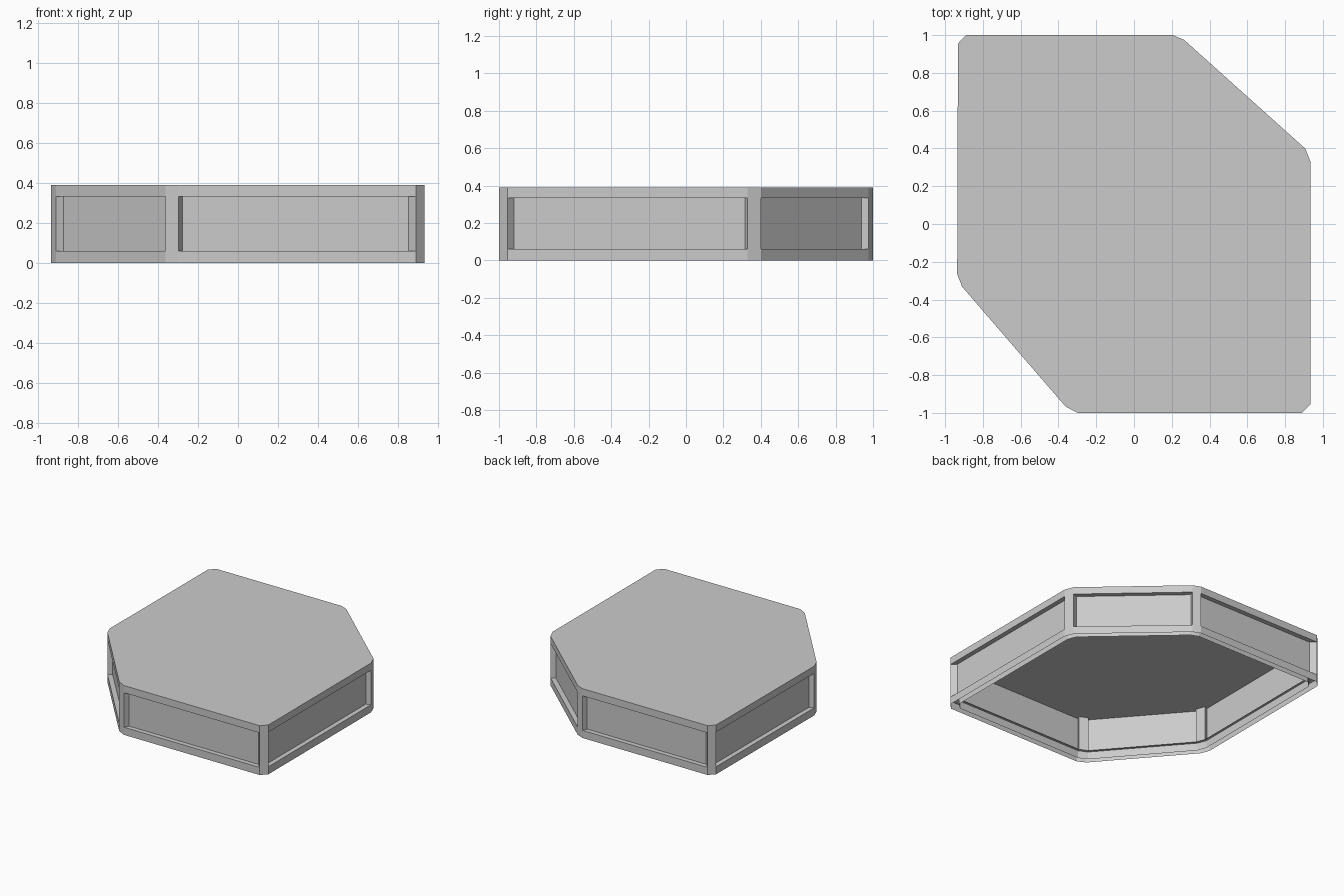
import bpy, bmesh
from mathutils import Vector

cube = bpy.data.objects.get("Cube")
if cube:
    bpy.data.objects.remove(cube, do_unlink=True)

# Plan outline: long walls alternate with narrow corner posts
OUTLINE = [(-0.297, -1), (0.89, -1), (0.934, -0.955), (0.934, 0.33),
           (0.906, 0.40), (0.265, 0.975), (0.205, 1), (-0.89, 1),
           (-0.932, 0.955), (-0.936, -0.265), (-0.91, -0.332), (-0.362, -0.967)]
SILL, HEAD, TOP = 0.06, 0.333, 0.39
RAIL, PANEL, POST = 0.045, 0.037, 0.065   # inward depths
N = len(OUTLINE)
plan = [Vector((x, y, 0)) for x, y in OUTLINE]


def inward(i):
    """Inward normal of the wall or post from corner i to the next."""
    d = (plan[(i + 1) % N] - plan[i]).normalized()
    return Vector((-d.y, d.x, 0))


def corner(i, depth, z):
    """Outline corner pushed inward along its post, keeping walls parallel."""
    wall, post = (inward(i), inward(i - 1)) if i % 2 == 0 else (inward(i - 1), inward(i))
    return plan[i] + post * (depth / wall.dot(post)) + Vector((0, 0, z))


def ring(depth, z):
    return [corner(i, depth, z) for i in range(N)]


def add_face(bm, points):
    bm.faces.new([bm.verts.new(p) for p in points])


def add_band(bm, a, b, sides=range(N)):
    """Quads joining two rings along the chosen sides."""
    for i in sides:
        j = (i + 1) % N
        add_face(bm, (a[i], a[j], b[j], b[i]))


gray = bpy.data.materials.new("plain_gray")
gray.use_nodes = True
color = (0.6, 0.6, 0.6, 1)
gray.diffuse_color = color
gray.node_tree.nodes["Principled BSDF"].inputs["Base Color"].default_value = color


def finish(bm, name):
    bmesh.ops.remove_doubles(bm, verts=bm.verts, dist=0.0001)
    mesh = bpy.data.meshes.new(name)
    bm.to_mesh(mesh)
    bm.free()
    mesh.materials.append(gray)
    bpy.context.collection.objects.link(bpy.data.objects.new(name, mesh))


walls, posts = range(0, N, 2), range(1, N, 2)

# Top slab
bm = bmesh.new()
add_face(bm, ring(0, TOP))
add_face(bm, reversed(ring(0, HEAD)))
add_band(bm, ring(0, HEAD), ring(0, TOP))
finish(bm, "top_slab")

# Bottom rail: outer and inner skins joined by a sill, open underneath
bm = bmesh.new()
add_band(bm, ring(0, 0), ring(0, SILL))
add_band(bm, ring(0, SILL), ring(POST, SILL))
add_band(bm, ring(RAIL, SILL), ring(RAIL, 0))
finish(bm, "bottom_rail")

# Corner posts, standing proud of the panels inside and out
bm = bmesh.new()
add_band(bm, ring(0, SILL), ring(0, HEAD), posts)
add_band(bm, ring(POST, HEAD), ring(POST, SILL), posts)
for i in range(N):
    side = [corner(i, 0, SILL), corner(i, 0, HEAD),
            corner(i, POST, HEAD), corner(i, POST, SILL)]
    add_face(bm, side if i % 2 else side[::-1])
finish(bm, "corner_posts")

# Recessed wall panels
bm = bmesh.new()
add_band(bm, ring(PANEL, SILL), ring(PANEL, HEAD), walls)
finish(bm, "wall_panels")
